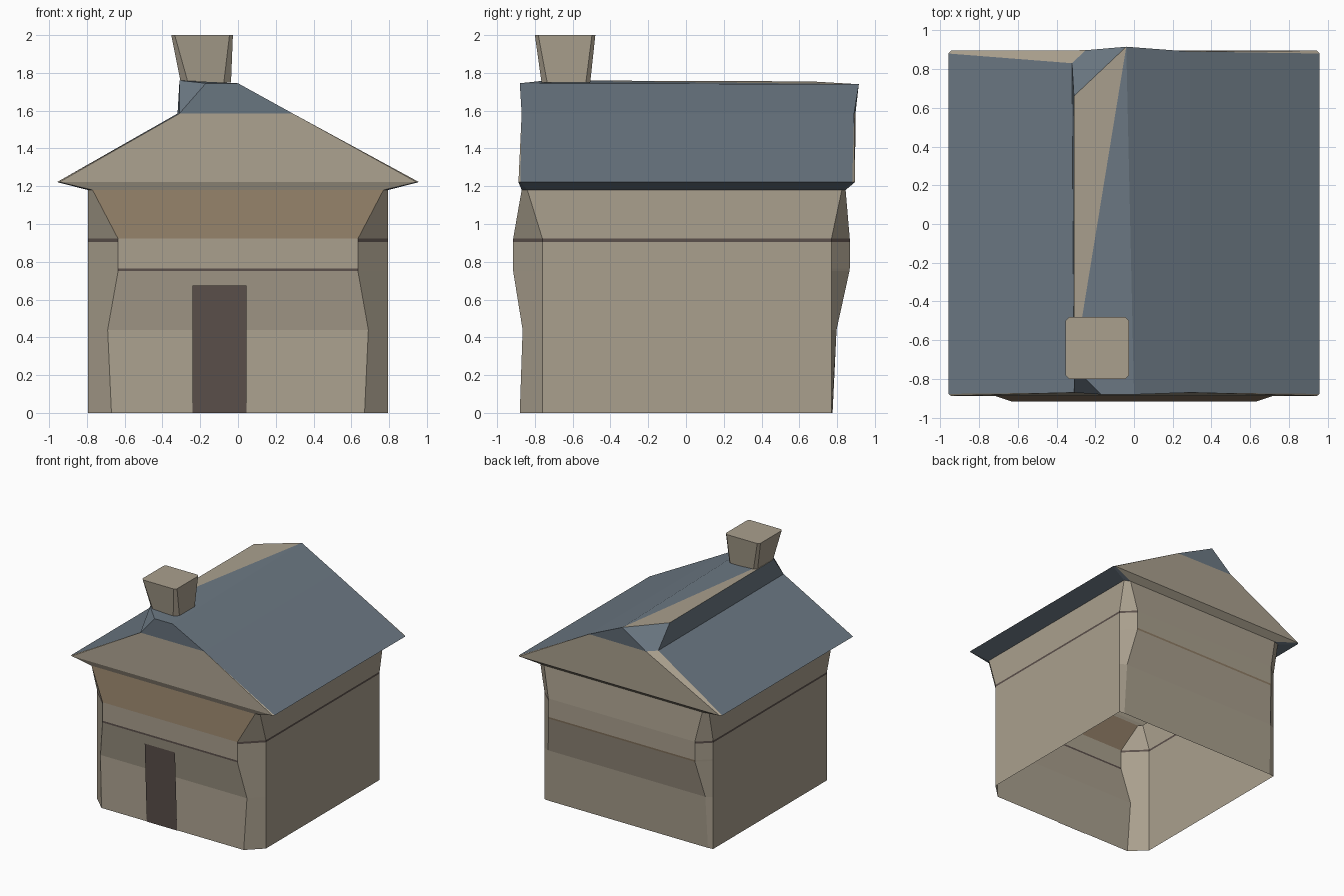
import bpy, bmesh

if "Cube" in bpy.data.objects:
    bpy.data.objects.remove(bpy.data.objects["Cube"])


def material(name, rgb):
    m = bpy.data.materials.new(name)
    m.diffuse_color = (*rgb, 1)
    m.use_nodes = True
    m.node_tree.nodes["Principled BSDF"].inputs["Base Color"].default_value = m.diffuse_color
    return m


MATS = [material("plaster", (0.40, 0.35, 0.27)),
        material("slate", (0.15, 0.19, 0.23)),
        material("dark_wood", (0.105, 0.08, 0.07)),
        material("brown_wood", (0.27, 0.20, 0.13))]
TAN, BLUE, DARK, BROWN = range(4)


def build(name, verts, faces):
    """faces: list of (vertex indices, material slot)"""
    bm = bmesh.new()
    vs = [bm.verts.new(v) for v in verts]
    for idx, mat in faces:
        bm.faces.new([vs[i] for i in idx]).material_index = mat
    bmesh.ops.recalc_face_normals(bm, faces=bm.faces[:])
    mesh = bpy.data.meshes.new(name)
    bm.to_mesh(mesh)
    bm.free()
    for m in MATS:
        mesh.materials.append(m)
    ob = bpy.data.objects.new(name, mesh)
    bpy.context.collection.objects.link(ob)
    return ob


def ring(z, fx, fy, sx, sf, sb, bx, by, cx=0):
    """Eight-sided outline: front, right, back, left edges with cut corners."""
    return [(cx - fx, fy, z), (cx + fx, fy, z), (cx + sx, sf, z), (cx + sx, sb, z),
            (cx + bx, by, z), (cx - bx, by, z), (cx - sx, sb, z), (cx - sx, sf, z)]


def band(level, mats):
    """Faces joining ring number level to the next one up."""
    a = level * 8
    return [((a + i, a + (i + 1) % 8, a + 8 + (i + 1) % 8, a + 8 + i), mats[i])
            for i in range(8)]


# Walls: open-bottomed shell of stacked outlines, with thin trim bands
top = ring(1.18, 0.77, -0.87, 0.795, -0.84, 0.825, 0.745, 0.845)
levels = [ring(0, 0.67, -0.88, 0.795, -0.76, 0.77, 0.75, 0.776),
          ring(0.44, 0.69, -0.865, 0.795, -0.76, 0.77, 0.74, 0.797),
          ring(0.75, 0.635, -0.915, 0.795, -0.76, 0.77, 0.69, 0.865),
          ring(0.765, 0.635, -0.915, 0.795, -0.76, 0.77, 0.69, 0.867),
          ring(0.905, 0.635, -0.915, 0.795, -0.76, 0.77, 0.69, 0.867),
          ring(0.922, 0.635, -0.915, 0.795, -0.76, 0.77, 0.69, 0.867), top]
plain = [TAN] * 8
bands = {2: [DARK, TAN, TAN, TAN, BROWN, TAN, TAN, TAN],
         4: [TAN, DARK, DARK, DARK, TAN, DARK, DARK, DARK],
         5: [BROWN] + [TAN] * 7}
build("walls", sum(levels, []),
      sum((band(i, bands.get(i, plain)) for i in range(6)), []))

# Roof: soffit, gables, slopes and the offset ridge block
eaves = ring(1.222, 0.945, -0.887, 0.958, -0.877, 0.88, 0.945, 0.895)
upper = [(-0.31, -0.87, 1.585), (0.29, -0.87, 1.585),      # A B front shoulder
         (-0.17, -0.88, 1.745), (0.0, -0.88, 1.745),       # C D front ridge
         (-0.31, -0.74, 1.76),                             # E
         (0.29, 0.89, 1.585), (-0.25, 0.897, 1.585),       # G H back shoulder
         (-0.32, 0.83, 1.585),                             # I
         (-0.04, 0.915, 1.74), (-0.31, 0.66, 1.755)]       # J K back ridge
A, B, C, D, E, G, H, I, J, K = range(16, 26)
e = list(range(8, 16))
soffit = band(0, [TAN, BLUE, BLUE, BLUE, TAN, BLUE, BLUE, BLUE])
roof = [((e[0], e[1], B, A), TAN), ((e[1], e[2], B), TAN),
        ((e[2], e[3], G, B), BLUE), ((e[3], e[4], G), TAN),
        ((e[4], e[5], H, G), TAN), ((e[5], e[6], I, H), TAN),
        ((e[6], e[7], A, I), BLUE), ((e[7], e[0], A), TAN),
        ((A, B, D, C), BLUE), ((A, C, E), BLUE), ((B, G, J, D), BLUE),
        ((G, H, J), BLUE), ((H, I, J), BLUE), ((I, K, J), BLUE),
        ((A, E, K, I), BLUE), ((E, C, D, J), BLUE), ((E, J, K), TAN)]
build("roof", top + eaves + upper, soffit + roof)

# Chimney: flared block with cut corners
base = ring(1.75, 0.095, -0.765, 0.133, -0.735, -0.53, 0.11, -0.507, -0.17)
cap = ring(2.0, 0.145, -0.80, 0.163, -0.782, -0.498, 0.145, -0.48, -0.19)
build("chimney", base + cap, band(0, plain) + [(tuple(range(8, 16)), TAN)])

# Door: single leaning panel just in front of the wall
build("door", [(-0.24, -0.884, 0), (0.045, -0.884, 0),
               (0.045, -0.912, 0.675), (-0.24, -0.912, 0.675)],
      [((0, 1, 2, 3), DARK)])
